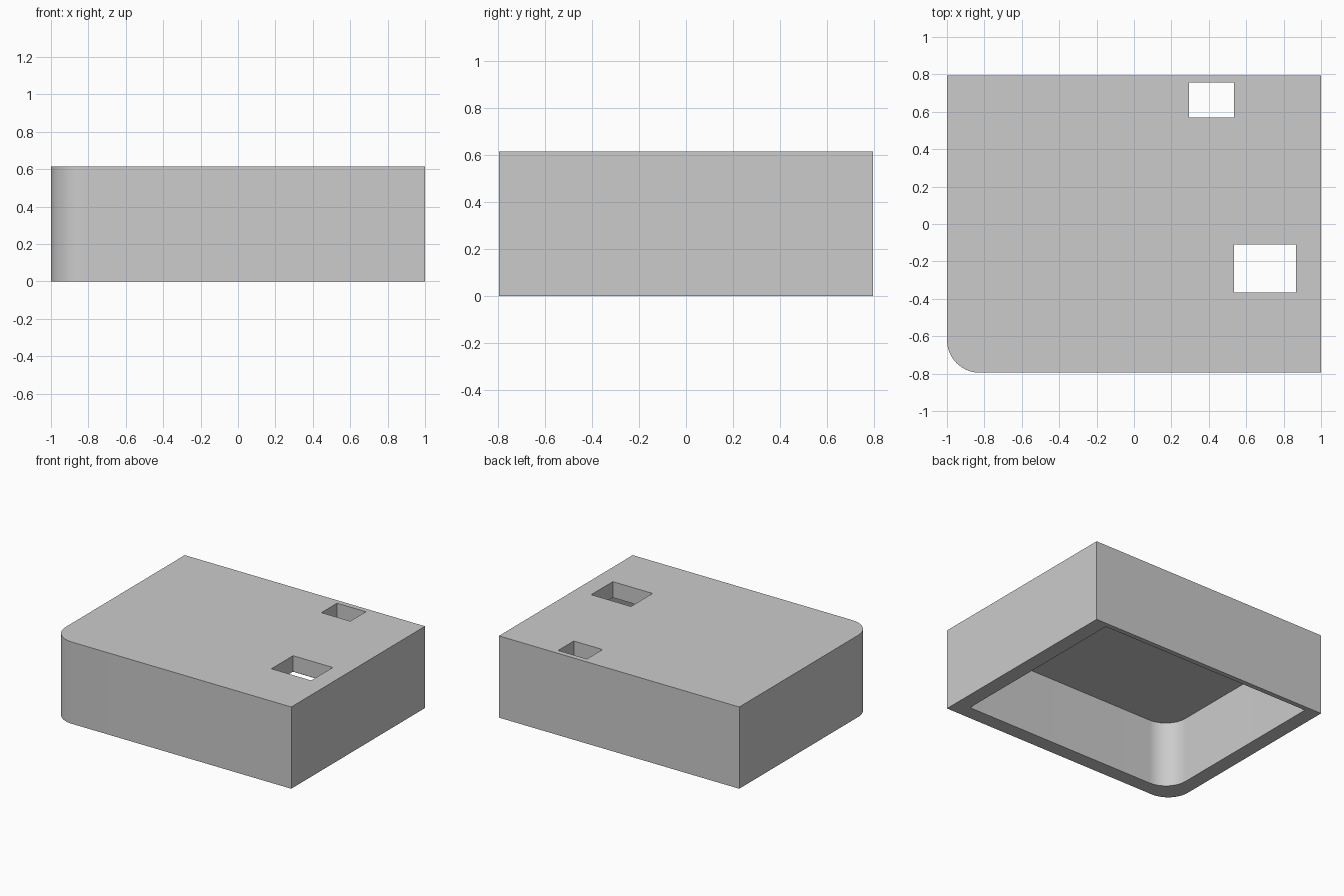
import bpy
import bmesh
from math import pi, cos, sin, radians

cube = bpy.data.objects.get("Cube")
if cube:
    bpy.data.objects.remove(cube, do_unlink=True)

HEIGHT = 0.615
CEILING = 0.495      # underside of the top plate
RADIUS = 0.175       # rounded front corner
ARC_STEPS = 16

grey = bpy.data.materials.new("plain grey")
grey.use_nodes = True
colour = (0.6, 0.6, 0.6, 1)
grey.diffuse_color = colour
grey.node_tree.nodes["Principled BSDF"].inputs["Base Color"].default_value = colour


def prism(name, x0, x1, y0, y1, z0, z1, radius=0):
    """Upright block, optionally with its (x0, y0) corner rounded."""
    outline = [(x1, y0), (x1, y1), (x0, y1)]
    if radius:
        for i in range(ARC_STEPS + 1):
            a = pi + i * pi / 2 / ARC_STEPS
            outline.append((x0 + radius + radius * cos(a),
                            y0 + radius + radius * sin(a)))
    else:
        outline.append((x0, y0))
    bm = bmesh.new()
    base = bm.faces.new([bm.verts.new((x, y, z0)) for x, y in outline])
    top = bmesh.ops.extrude_face_region(bm, geom=[base])
    verts = [g for g in top["geom"] if isinstance(g, bmesh.types.BMVert)]
    bmesh.ops.translate(bm, verts=verts, vec=(0, 0, z1 - z0))
    bmesh.ops.recalc_face_normals(bm, faces=bm.faces)
    mesh = bpy.data.meshes.new(name)
    bm.to_mesh(mesh)
    bm.free()
    mesh.materials.append(grey)
    obj = bpy.data.objects.new(name, mesh)
    bpy.context.collection.objects.link(obj)
    return obj


# Outer body
cover = prism("cover_shell", -1, 1, -0.795, 0.795, 0, HEIGHT, RADIUS)

# Hollow underside and the two windows through the top plate
cutters = [
    prism("cavity_cutter", -0.887, 0.887, -0.685, 0.758, -0.1, CEILING, RADIUS),
    prism("small_window_cutter", 0.295, 0.535, 0.57, 0.756, 0.4, 0.8),
    prism("large_window_cutter", 0.535, 0.866, -0.367, -0.11, 0.4, 0.8),
]

bpy.ops.object.select_all(action="DESELECT")
bpy.context.view_layer.objects.active = cover
cover.select_set(True)
for cutter in cutters:
    cutter.hide_render = True
    cut = cover.modifiers.new(cutter.name, "BOOLEAN")
    cut.operation = "DIFFERENCE"
    cut.solver = "EXACT"
    cut.object = cutter
    bpy.ops.object.modifier_apply(modifier=cut.name)
    bpy.data.objects.remove(cutter, do_unlink=True)

# Smooth the rounded corner, keep the box edges crisp
bpy.ops.object.shade_smooth_by_angle(angle=radians(30))
